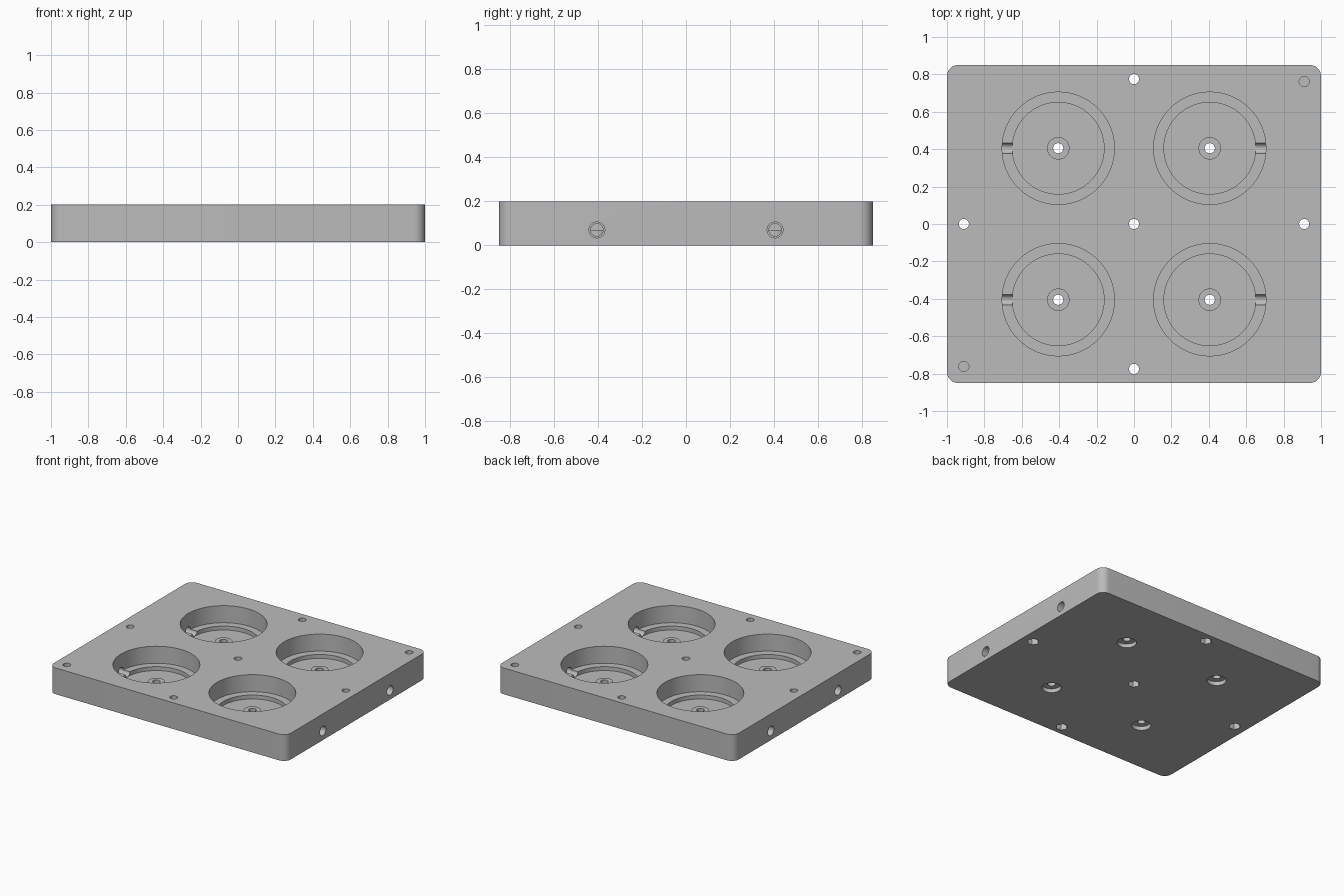
import bpy
import bmesh
import math
from mathutils import Matrix, Vector

old = bpy.data.objects.get("Cube")
if old:
    bpy.data.objects.remove(old, do_unlink=True)

HALF_X, HALF_Y, HEIGHT = 1.0, 0.85, 0.2
CORNER = 0.06
POCKET = 0.405      # pocket centre offset on both axes
HOLE = 0.027        # small screw hole radius

grey = bpy.data.materials.new("machined grey")
grey.use_nodes = True
colour = (0.5, 0.5, 0.5, 1)
grey.diffuse_color = colour
grey.node_tree.nodes["Principled BSDF"].inputs["Base Color"].default_value = colour


def make_object(name, bm):
    bmesh.ops.recalc_face_normals(bm, faces=bm.faces)
    mesh = bpy.data.meshes.new(name)
    bm.to_mesh(mesh)
    bm.free()
    mesh.materials.append(grey)
    obj = bpy.data.objects.new(name, mesh)
    bpy.context.collection.objects.link(obj)
    return obj


def lathe(name, profile, sides, matrix):
    """Closed solid of revolution from (radius, height) points."""
    bm = bmesh.new()
    rings = []
    for r, z in profile:
        angles = [math.tau * i / sides for i in range(sides)]
        rings.append([bm.verts.new((r * math.cos(a), r * math.sin(a), z)) for a in angles])
    for low, high in zip(rings, rings[1:]):
        for i in range(sides):
            j = (i + 1) % sides
            bm.faces.new((low[i], low[j], high[j], high[i]))
    bm.faces.new(rings[0])
    bm.faces.new(rings[-1])
    bm.transform(matrix)
    return make_object(name, bm)


# Rounded rectangular plate
bm = bmesh.new()
outline = []
for k, (sx, sy) in enumerate([(1, 1), (-1, 1), (-1, -1), (1, -1)]):
    centre = Vector((sx * (HALF_X - CORNER), sy * (HALF_Y - CORNER), 0))
    for i in range(13):
        a = math.pi / 2 * (k + i / 12)
        outline.append(bm.verts.new(centre + CORNER * Vector((math.cos(a), math.sin(a), 0))))
base = bm.faces.new(outline)
extruded = bmesh.ops.extrude_face_region(bm, geom=[base])["geom"]
top_verts = [v for v in extruded if isinstance(v, bmesh.types.BMVert)]
bmesh.ops.translate(bm, verts=top_verts, vec=(0, 0, HEIGHT))
plate = make_object("base_plate", bm)

cutters = []

# Stepped round pockets with a raised hub, a bore and a recess underneath
pocket_profile = [(0.30, 0.3), (0.30, 0.07), (0.245, 0.07), (0.245, 0.04),
                  (0.06, 0.04), (0.06, 0.07), (HOLE, 0.07), (HOLE, 0.03),
                  (0.067, 0.03), (0.067, -0.1)]
for sx in (-1, 1):
    for sy in (-1, 1):
        spot = Matrix.Translation((sx * POCKET, sy * POCKET, 0))
        cutters.append(lathe("pocket_cutter", pocket_profile, 96, spot))

# Stepped side ports running from each end into the pockets
port_profile = [(0.036, 1.1), (0.036, 0.88), (0.028, 0.88), (0.028, 0.6)]
for sx in (-1, 1):
    for sy in (-1, 1):
        aim = Matrix.Translation((0, sy * POCKET, 0.07)) @ Matrix.Rotation(sx * math.pi / 2, 4, "Y")
        cutters.append(lathe("port_cutter", port_profile, 32, aim))

# Through holes with hexagonal nut recesses underneath
for x, y in [(0, 0), (0.91, 0), (-0.91, 0), (0, 0.775), (0, -0.775)]:
    spot = Matrix.Translation((x, y, 0))
    cutters.append(lathe("screw_cutter", [(HOLE, 0.3), (HOLE, 0.02)], 32, spot))
    cutters.append(lathe("nut_cutter", [(0.042, 0.06), (0.042, -0.1)], 6, spot))

# Blind locating holes in two opposite corners
for s in (-1, 1):
    spot = Matrix.Translation((s * 0.91, s * 0.762, 0))
    cutters.append(lathe("locating_cutter", [(HOLE, 0.3), (HOLE, 0.08)], 32, spot))

# Cut everything out of the plate
for cutter in cutters:
    cutter.hide_render = True
    cut = plate.modifiers.new(cutter.name, "BOOLEAN")
    cut.operation = "DIFFERENCE"
    cut.solver = "EXACT"
    cut.object = cutter

bpy.ops.object.select_all(action="DESELECT")
plate.select_set(True)
bpy.context.view_layer.objects.active = plate
bpy.ops.object.convert(target="MESH")
for cutter in cutters:
    bpy.data.objects.remove(cutter, do_unlink=True)
bpy.ops.object.shade_smooth_by_angle(angle=math.radians(30))
